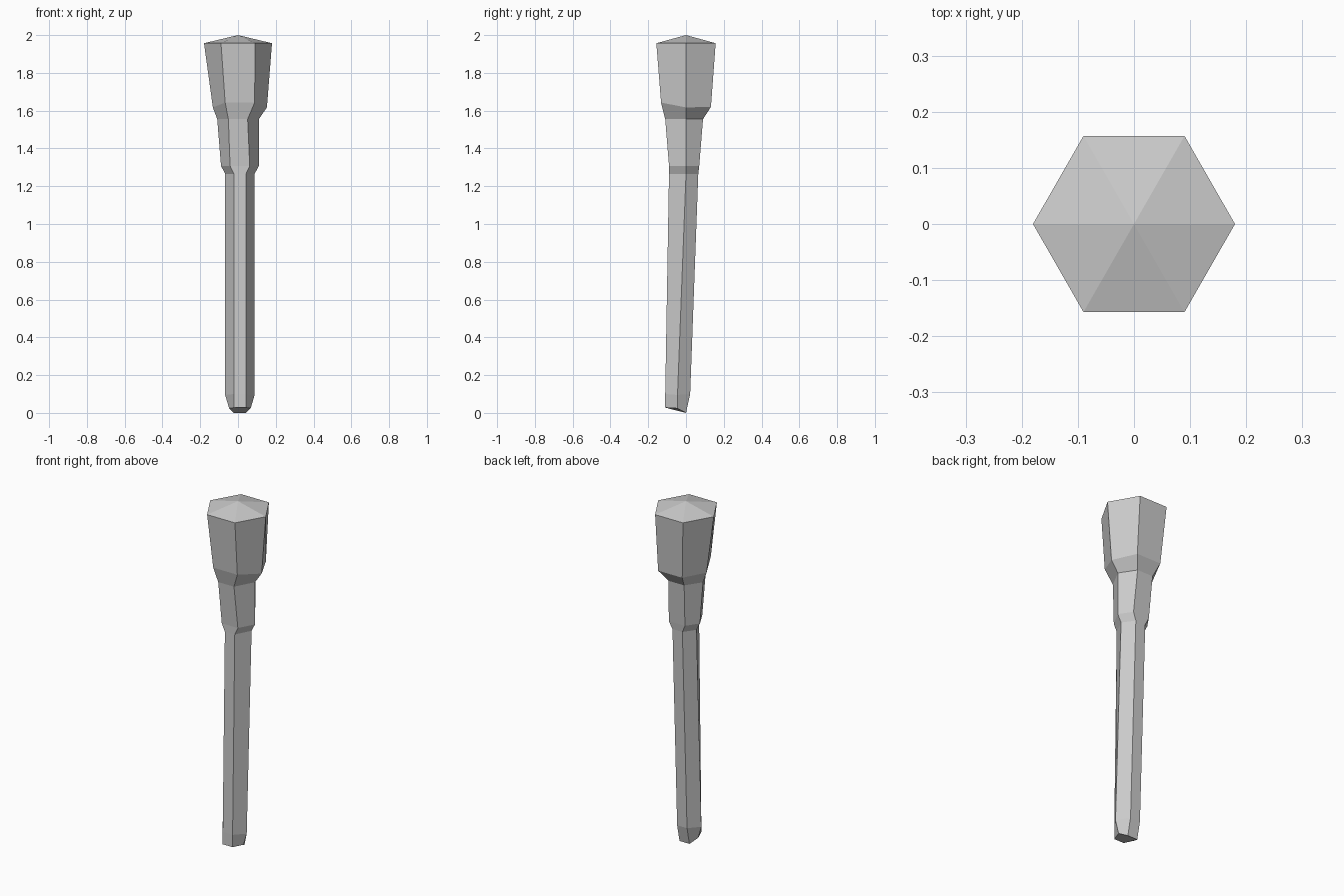
import bpy, bmesh

if "Cube" in bpy.data.objects:
    bpy.data.objects.remove(bpy.data.objects["Cube"])

# Hexagonal cross-sections, top to bottom:
# (centre x, half width at sides, half width at front/back,
#  y front, y side, y back, z front, z side, z back)
SECTIONS = [
    (0.00, 0.180, 0.090, -0.157, 0.000, 0.157, 1.957, 1.957, 1.957),
    (0.01, 0.143, 0.078, -0.132, 0.000, 0.132, 1.643, 1.617, 1.620),
    (0.00, 0.110, 0.051, -0.110, 0.000, 0.090, 1.555, 1.555, 1.555),
    (0.01, 0.100, 0.052, -0.090, 0.000, 0.070, 1.308, 1.308, 1.308),
    (0.01, 0.078, 0.032, -0.090, 0.000, 0.065, 1.265, 1.265, 1.265),
    (0.01, 0.078, 0.032, -0.110, -0.045, 0.022, 0.100, 0.095, 0.100),
    (0.01, 0.057, 0.032, -0.110, -0.045, 0.000, 0.028, 0.024, 0.000),
]


def add_ring(bm, cx, side, half, yf, ym, yb, zf, zm, zb):
    points = [(-half, yf, zf), (half, yf, zf), (side, ym, zm),
              (half, yb, zb), (-half, yb, zb), (-side, ym, zm)]
    return [bm.verts.new((cx + x, y, z)) for x, y, z in points]


bm = bmesh.new()
rings = [add_ring(bm, *s) for s in SECTIONS]

# Head, neck and shaft walls
for upper, lower in zip(rings, rings[1:]):
    for i in range(6):
        j = (i + 1) % 6
        bm.faces.new((upper[i], lower[i], lower[j], upper[j]))

# Shallow pointed cap and slanted foot
apex = bm.verts.new((0, 0, 2))
for i in range(6):
    bm.faces.new((rings[0][i], rings[0][(i + 1) % 6], apex))
bm.faces.new(rings[-1][::-1])
bmesh.ops.recalc_face_normals(bm, faces=bm.faces)

mesh = bpy.data.meshes.new("faceted_post")
bm.to_mesh(mesh)
bm.free()
bpy.context.collection.objects.link(bpy.data.objects.new("faceted_post", mesh))
